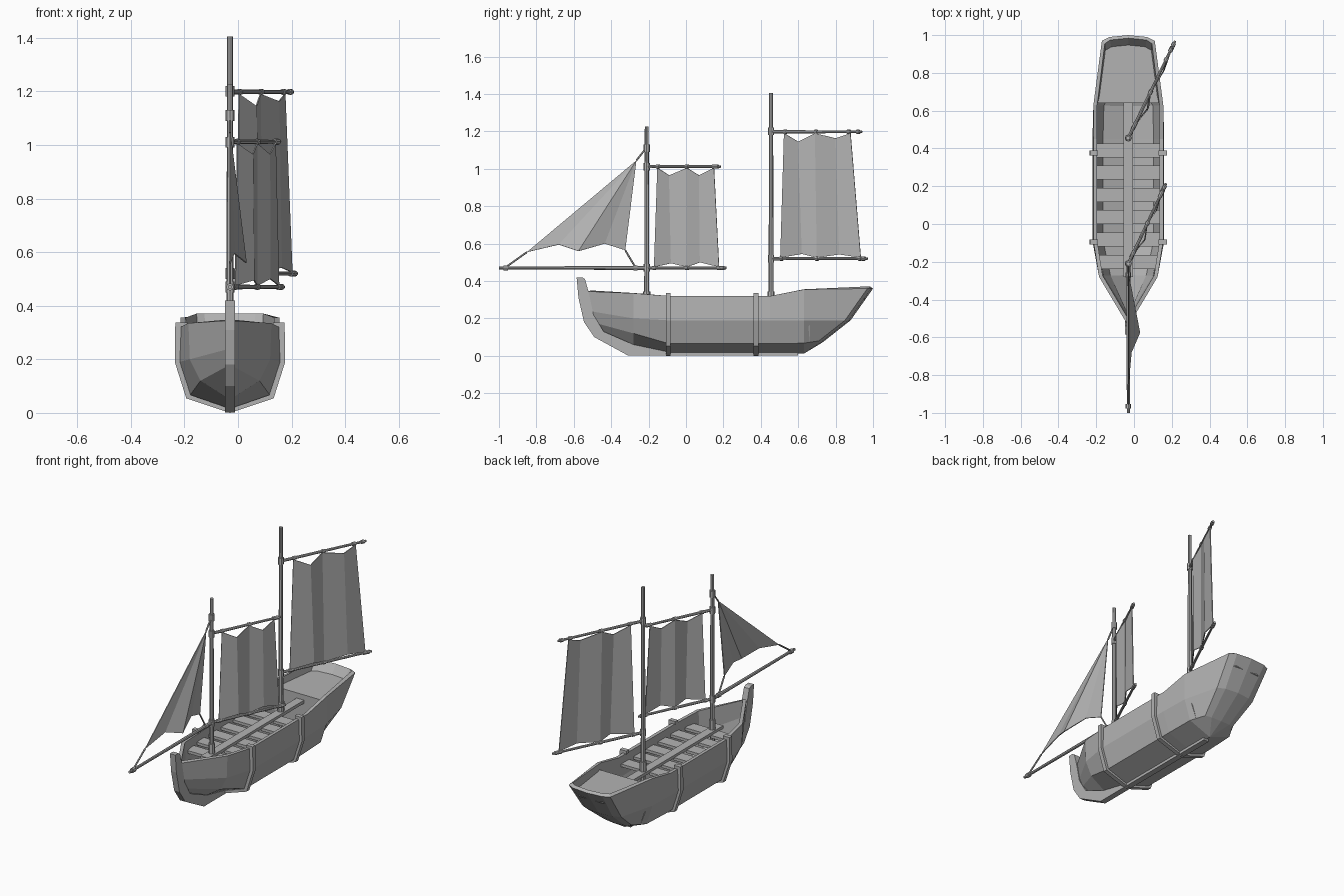
import bpy, bmesh
from mathutils import Vector

cube = bpy.data.objects.get("Cube")
if cube:
    bpy.data.objects.remove(cube, do_unlink=True)

CX = -0.03  # centreline of the boat

grey = bpy.data.materials.new("plain_grey")
grey.use_nodes = True
grey.diffuse_color = (0.45, 0.45, 0.45, 1)
grey.node_tree.nodes["Principled BSDF"].inputs["Base Color"].default_value = grey.diffuse_color


def finish(bm, name, recalc=True):
    if recalc:
        bmesh.ops.recalc_face_normals(bm, faces=bm.faces)
    mesh = bpy.data.meshes.new(name)
    bm.to_mesh(mesh)
    bm.free()
    mesh.materials.append(grey)
    obj = bpy.data.objects.new(name, mesh)
    bpy.context.collection.objects.link(obj)
    return obj


def thicken(obj, amount, offset):
    mod = obj.modifiers.new("thickness", "SOLIDIFY")
    mod.thickness = amount
    mod.offset = offset
    mod.use_even_offset = True


def prism(name, pts, axis, centre, width):
    """Extrude a flat outline along one axis."""
    place = {"x": lambda a, b, c: (c, a, b),
             "y": lambda a, b, c: (a, c, b),
             "z": lambda a, b, c: (a, b, c)}[axis]
    bm = bmesh.new()
    low = [bm.verts.new(place(a, b, centre - width / 2)) for a, b in pts]
    high = [bm.verts.new(place(a, b, centre + width / 2)) for a, b in pts]
    bm.faces.new(low)
    bm.faces.new(high)
    for i in range(len(pts)):
        j = (i + 1) % len(pts)
        bm.faces.new((low[i], low[j], high[j], high[i]))
    return finish(bm, name)


def box(name, x0, x1, y0, y1, z0, z1):
    outline = [(x0, y0), (x1, y0), (x1, y1), (x0, y1)]
    return prism(name, outline, "z", (z0 + z1) / 2, z1 - z0)


def rod(name, a, b, r0, r1=None, sides=8):
    a, b = Vector(a), Vector(b)
    bm = bmesh.new()
    bmesh.ops.create_cone(bm, cap_ends=True, segments=sides, radius1=r0,
                          radius2=r0 if r1 is None else r1, depth=(b - a).length)
    turn = (b - a).to_track_quat("Z", "Y").to_matrix().to_4x4()
    turn.translation = (a + b) / 2
    bm.transform(turn)
    return finish(bm, name)


def both(half):
    """Complete a half outline by reflecting it across the centreline."""
    return [(CX + x, z) for x, z in half] + [(CX - x, z) for x, z in reversed(half) if x > 0]


# Hull: stations of rim, knuckle, chine and keel as (half width, y, z)
stations = [
    [(0, -.54, .345), (0, -.52, .24), (0, -.50, .18), (0, -.45, .11)],
    [(.155, -.28, .335), (.15, -.28, .20), (.11, -.28, .12), (0, -.28, .05)],
    [(.185, -.09, .32), (.19, -.09, .19), (.15, -.09, .065), (0, -.09, .012)],
    [(.185, .45, .32), (.19, .45, .19), (.15, .45, .065), (0, .45, .012)],
    [(.185, .63, .355), (.185, .63, .19), (.145, .63, .068), (0, .63, .012)],
    [(.14, .97, .36), (.13, .85, .19), (.10, .71, .08), (0, .63, .012)],
    [(.10, .99, .36), (.085, .87, .19), (.065, .725, .075), (0, .63, .012)],
    [(0, 1.0, .36), (0, .88, .19), (0, .73, .072), (0, .63, .012)],
]
bm = bmesh.new()
for side in (1, -1):
    grid = [[bm.verts.new((CX + side * x, y, z)) for x, y, z in row] for row in stations]
    for s, t in zip(grid, grid[1:]):
        for i in range(3):
            bm.faces.new((s[i], s[i + 1], t[i + 1], t[i]))
bmesh.ops.remove_doubles(bm, verts=bm.verts, dist=0.0005)
bmesh.ops.recalc_face_normals(bm, faces=bm.faces)
middle = Vector((CX, 0.2, 0.25))
if sum(f.normal.dot(f.calc_center_median() - middle) * f.calc_area() for f in bm.faces) < 0:
    bmesh.ops.reverse_faces(bm, faces=bm.faces)
thicken(finish(bm, "hull", False), 0.02, -1)

# Stem post running down into the keel
prism("stem_and_keel", [(-.585, .42), (-.575, .31), (-.545, .18), (-.49, .10), (-.31, .002),
                        (.60, .002), (.60, .018), (-.09, .02), (-.28, .06), (-.44, .13),
                        (-.495, .22), (-.52, .34), (-.54, .41), (-.555, .42)], "x", CX, .036)

# Straps wrapped round the hull and hooked over the rim
for name, y in (("front_strap", -.095), ("rear_strap", .375)):
    outer = [(.16, .337), (.204, .337), (.206, .19), (.163, .054), (0, 0)]
    inner = [(0, .016), (.147, .067), (.187, .19), (.182, .318), (.16, .318)]
    left = [(CX + x, z) for x, z in outer + inner]
    right = [(CX - x, z) for x, z in outer + inner]
    prism(name + "_left", left, "y", y, .026)
    prism(name + "_right", right, "y", y, .026)

# Rear deck and the bulkhead below it
prism("rear_deck", [(CX + x, y) for x, y in ((-.175, .64), (.175, .64), (.126, .93), (.08, .955),
                                             (-.08, .955), (-.126, .93))], "z", .31, .02)
prism("bulkhead", both([(.172, .305), (.172, .19), (.13, .08)]), "y", .652, .02)

# Benches on both sides of a walkway
for i in range(6):
    y = -.2 + i * .118
    reach = .152 if i == 0 else .175
    for side in (1, -1):
        ends = sorted((CX + side * .02, CX + side * reach))
        box("bench", *ends, y - .037, y + .037, .255, .272)
box("walkway", CX - .025, CX + .025, -.28, .645, .268, .287)


# Masts with feet
def mast(name, y, top, joints):
    rod(name, (CX, y, .05), (CX, y, top), .0145, .0105)
    rod(name + "_foot", (CX, y, .28), (CX, y, .345), .019)
    for z in joints:
        rod(name + "_collar", (CX, y, z - .02), (CX, y, z + .02), .0165)


FRONT_Y, REAR_Y = -.21, .455
mast("front_mast", FRONT_Y, 1.225, (.47, 1.01, 1.11))
mast("rear_mast", REAR_Y, 1.405, (.52, 1.2))


# Yards swing out to one side; their sails hang from knots in pleats
def yard(name, mast_y, z, end_y, slope, knots):
    def at(y):
        return Vector((CX + slope * (y - mast_y), y, z))
    rod(name, at(mast_y), at(end_y), .009, .007)
    step = Vector((slope, 1, 0)).normalized() * .009
    for y in knots + [end_y - .02]:
        rod(name + "_knot", at(y) - step, at(y) + step, .0115)


def sail(name, mast_y, slope, top, bottom):
    bm = bmesh.new()
    rows = []
    for edge in (top, bottom):
        pleat = (0, .028, 0, .016, 0)
        rows.append([bm.verts.new((CX + slope * (y - mast_y) + d, y, z))
                     for (y, z), d in zip(edge, pleat)])
    a, b = rows
    for i in range(4):
        bm.faces.new((a[i], a[i + 1], b[i + 1], b[i]))
    thicken(finish(bm, name), .005, 0)


yard("rear_upper_yard", REAR_Y, 1.198, .94, .482, [.53, .695, .87])
yard("rear_lower_yard", REAR_Y, .52, .97, .482, [.51, .70, .93])
sail("rear_sail", REAR_Y, .482,
     [(.525, 1.19), (.60, 1.145), (.69, 1.19), (.80, 1.163), (.88, 1.19)],
     [(.505, .525), (.62, .545), (.70, .525), (.82, .542), (.935, .525)])
yard("front_upper_yard", FRONT_Y, 1.012, .185, .47, [-.15, .005, .15])
yard("front_lower_yard", FRONT_Y, .47, .215, .47, [-.17, .005, .177])
sail("front_sail", FRONT_Y, .47,
     [(-.152, 1.005), (-.09, .965), (.005, 1.005), (.07, .965), (.15, 1.005)],
     [(-.17, .475), (-.08, .495), (.005, .475), (.075, .50), (.177, .475)])

# Boom reaching forward, with end knots
rod("boom", (CX, FRONT_Y, .47), (CX, -1, .47), .0105, .008)
for y in (-.27, -.965):
    rod("boom_knot", (CX, y - .012, .47), (CX, y + .012, .47), .014)

# Triangular foresail fanned from its peak
peak = (CX, -.265, 1.045)
foot = [(CX, -.85, .555), (-.015, -.68, .595), (.03, -.575, .56), (-.012, -.435, .60), (CX, -.325, .565)]
bm = bmesh.new()
tip = bm.verts.new(peak)
edge = [bm.verts.new(p) for p in foot]
for a, b in zip(edge, edge[1:]):
    bm.faces.new((tip, a, b))
thicken(finish(bm, "foresail", ), .005, 0)

# Ropes holding the foresail corners
for corner, anchor in ((peak, (CX, FRONT_Y, 1.115)), (foot[0], (CX, -.965, .473)),
                       (foot[-1], (CX, -.27, .473))):
    rod("foresail_rope", corner, anchor, .005, sides=6)
